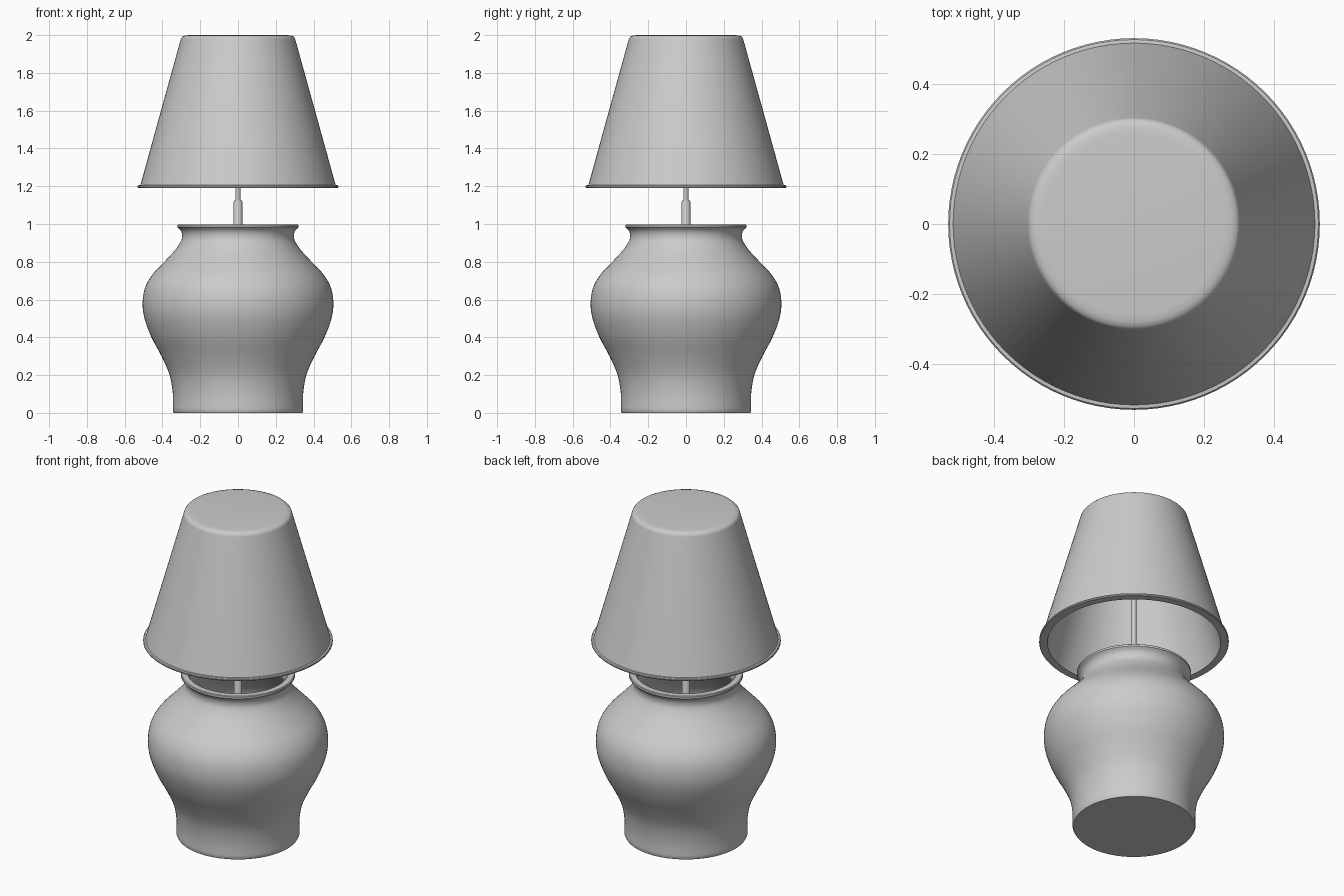
import bpy
import math
from mathutils import Vector

if "Cube" in bpy.data.objects:
    bpy.data.objects.remove(bpy.data.objects["Cube"])

grey = bpy.data.materials.new("light_grey")
grey.use_nodes = True
grey.diffuse_color = (0.6, 0.6, 0.6, 1)
grey.node_tree.nodes["Principled BSDF"].inputs["Base Color"].default_value = (0.6, 0.6, 0.6, 1)


def smooth_path(points, steps=4):
    """Catmull-Rom curve through profile points."""
    pts = [Vector(p) for p in points]
    pts = [pts[0]] + pts + [pts[-1]]
    out = []
    for a, b, c, d in zip(pts, pts[1:], pts[2:], pts[3:]):
        for i in range(steps):
            t = i / steps
            out.append(0.5 * (2 * b + (c - a) * t + (2 * a - 5 * b + 4 * c - d) * t ** 2
                              + (3 * b - a - 3 * c + d) * t ** 3))
    return out + [pts[-1]]


def lathe(name, profile, sides=96):
    """Revolve (radius, height) points around z and cap both ends."""
    verts, faces = [], []
    for r, z in profile:
        for k in range(sides):
            a = math.tau * k / sides
            verts.append((r * math.cos(a), r * math.sin(a), z))
    for i in range(len(profile) - 1):
        for k in range(sides):
            n = (k + 1) % sides
            faces.append((i * sides + k, i * sides + n, (i + 1) * sides + n, (i + 1) * sides + k))
    last = (len(profile) - 1) * sides
    faces.append(tuple(reversed(range(sides))))
    faces.append(tuple(range(last, last + sides)))
    mesh = bpy.data.meshes.new(name)
    mesh.from_pydata(verts, [], faces)
    mesh.materials.append(grey)
    obj = bpy.data.objects.new(name, mesh)
    bpy.context.collection.objects.link(obj)
    bpy.ops.object.select_all(action="DESELECT")
    obj.select_set(True)
    bpy.context.view_layer.objects.active = obj
    bpy.ops.object.shade_smooth_by_angle(angle=math.radians(35))
    return obj


# Hollow vase body: outer curve, flared rim, then the inner wall
outer = smooth_path([(0.345, 0.01), (0.345, 0.1), (0.362, 0.2), (0.405, 0.3), (0.458, 0.4),
                     (0.495, 0.5), (0.505, 0.58), (0.493, 0.66), (0.455, 0.73), (0.39, 0.8),
                     (0.335, 0.86), (0.302, 0.91), (0.296, 0.94), (0.303, 0.965), (0.32, 0.983)])
inner = [(r - 0.03, z) for r, z in reversed(outer) if 0.04 < z < 0.96]
lathe("vase_body", [(0.34, 0)] + [tuple(p) for p in outer]
      + [(0.32, 0.995), (0.316, 0.998), (0.282, 0.998), (0.275, 0.99)] + inner)

# Hollow shade with a rolled lower lip and rounded closed top
lathe("lamp_shade", [(0.26, 1.97), (0.28, 1.955), (0.485, 1.19), (0.528, 1.19), (0.531, 1.194),
                     (0.531, 1.2), (0.527, 1.205), (0.517, 1.206), (0.304, 1.975), (0.301, 1.985),
                     (0.294, 1.993), (0.28, 1.998), (0.26, 2.0)])

# Central stem and its thicker sleeve
lathe("stem", [(0.013, 0.04), (0.013, 1.972)], 24)
lathe("stem_sleeve", [(0.023, 0.04), (0.023, 1.118), (0.019, 1.125)], 24)
